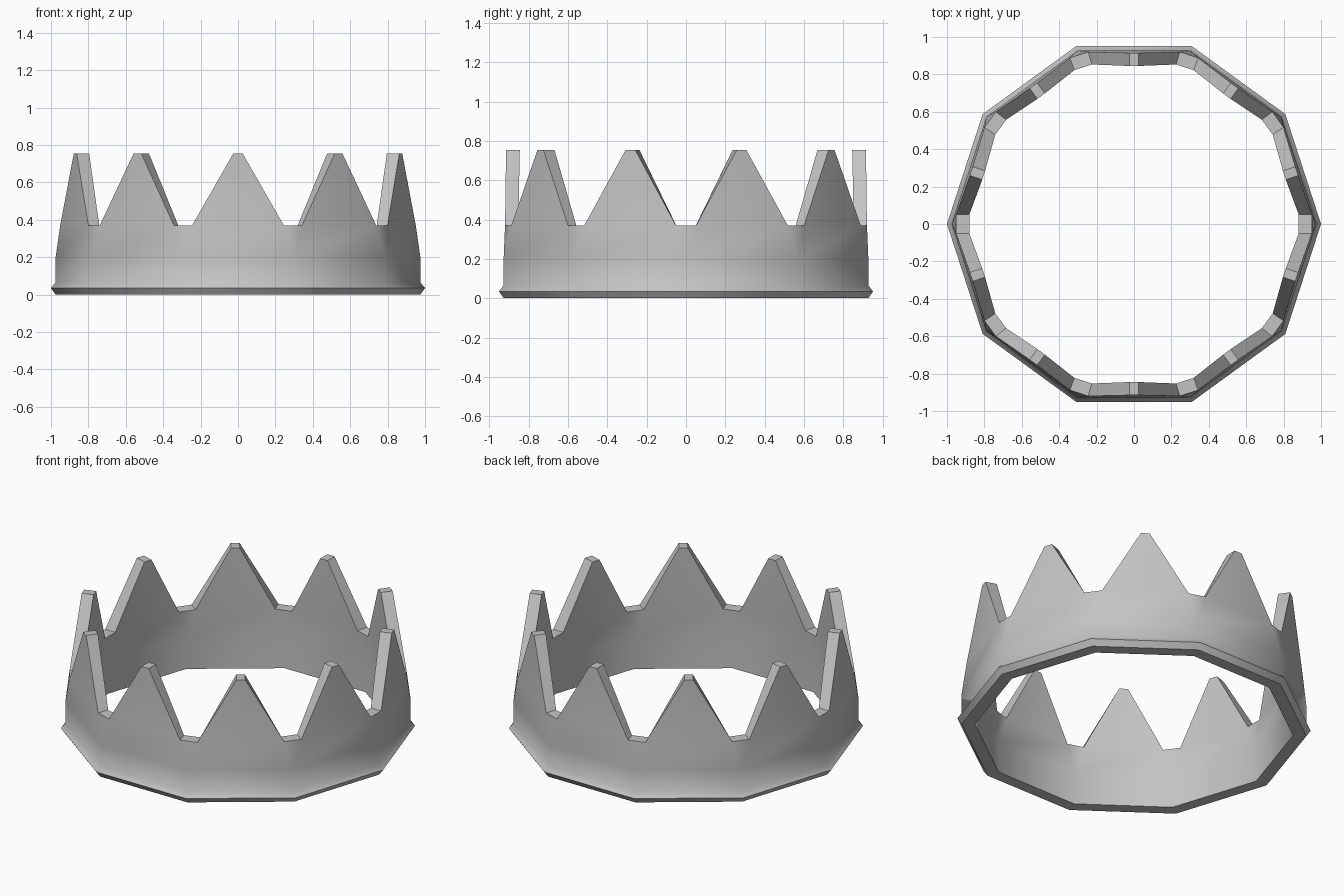
import bpy, bmesh, math

if "Cube" in bpy.data.objects:
    bpy.data.objects.remove(bpy.data.objects["Cube"], do_unlink=True)

SIDES = 10
HALF = math.pi / SIDES

# Single metal colour
metal = bpy.data.materials.new("grey_metal")
metal.use_nodes = True
colour = (0.55, 0.55, 0.55, 1)
metal.diffuse_color = colour
metal.node_tree.nodes["Principled BSDF"].inputs["Base Color"].default_value = colour


def corner(radius, z):
    """Panel row ending on the decagon corners: distance out, half width, height."""
    return (radius * math.cos(HALF), radius * math.sin(HALF), z)


# Closed section of one panel, up the outside and down the inside
section = [
    corner(0.975, 0), corner(1.0, 0.035), corner(0.975, 0.065),   # base rim
    corner(0.975, 0.2), (0.92, 0.245, 0.37), (0.915, 0.025, 0.755),  # outside
    (0.845, 0.025, 0.755), (0.853, 0.225, 0.37),                  # inside
    corner(0.9, 0.2), corner(0.9, 0),
]
OUT_MID, OUT_VALLEY, OUT_TIP, IN_TIP, IN_VALLEY, IN_MID = range(3, 9)

bm = bmesh.new()
panels = []
for k in range(SIDES):
    a = HALF * (2 * k + 1)
    c, s = math.cos(a), math.sin(a)
    sides = [[bm.verts.new((d * c - e * w * s, d * s + e * w * c, z))
              for d, w, z in section] for e in (-1, 1)]
    panels.append(sides)
    right, left = sides
    # Panel strip with its spike
    for i in range(len(section)):
        j = (i + 1) % len(section)
        bm.faces.new((right[i], left[i], left[j], right[j]))
    # Sloping spike sides
    for v in sides:
        bm.faces.new((v[OUT_VALLEY], v[OUT_TIP], v[IN_TIP], v[IN_VALLEY]))

# Chamfered corners and flat valleys between neighbouring spikes
for k in range(SIDES):
    p, q = panels[k][1], panels[(k + 1) % SIDES][0]
    bm.faces.new((p[OUT_MID], q[OUT_VALLEY], p[OUT_VALLEY]))
    bm.faces.new((p[IN_MID], p[IN_VALLEY], q[IN_VALLEY]))
    bm.faces.new((p[OUT_VALLEY], q[OUT_VALLEY], q[IN_VALLEY], p[IN_VALLEY]))

bmesh.ops.remove_doubles(bm, verts=bm.verts, dist=0.0005)
bmesh.ops.recalc_face_normals(bm, faces=bm.faces)
mesh = bpy.data.meshes.new("crown_band")
bm.to_mesh(mesh)
bm.free()
mesh.materials.append(metal)
crown = bpy.data.objects.new("crown_band", mesh)
bpy.context.collection.objects.link(crown)

# Smooth round the band, crisp along spikes and rim
bpy.ops.object.select_all(action="DESELECT")
crown.select_set(True)
bpy.context.view_layer.objects.active = crown
bpy.ops.object.shade_smooth_by_angle(angle=math.radians(40))
